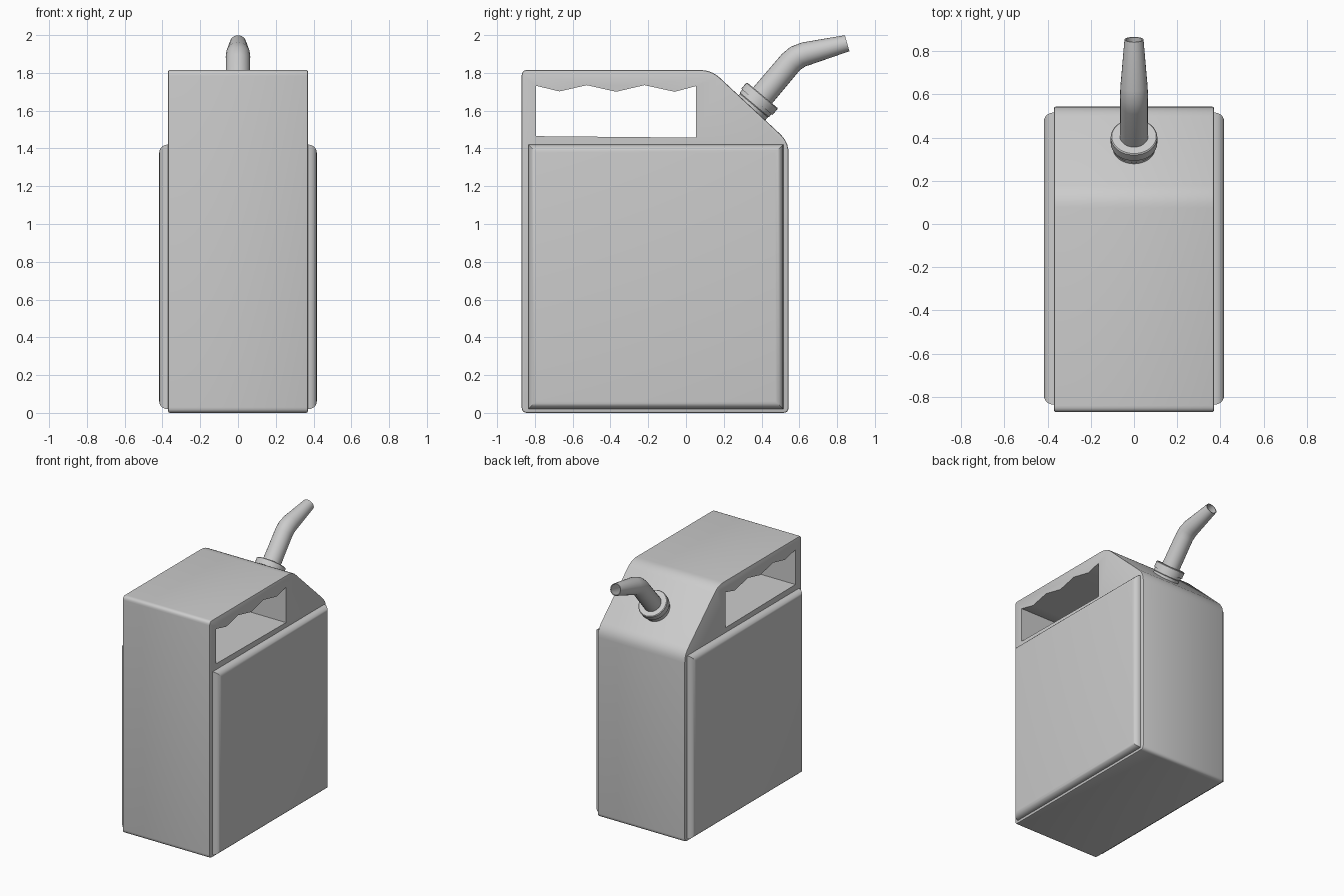
import bpy, bmesh
from math import sin, cos, pi, radians
from mathutils import Vector

if "Cube" in bpy.data.objects:
    bpy.data.objects.remove(bpy.data.objects["Cube"])


def finish(bm, name):
    bmesh.ops.recalc_face_normals(bm, faces=bm.faces[:])
    me = bpy.data.meshes.new(name)
    bm.to_mesh(me)
    bm.free()
    me.shade_smooth()
    me.set_sharp_from_angle(angle=radians(32))
    ob = bpy.data.objects.new(name, me)
    bpy.context.collection.objects.link(ob)
    return ob


def rounded(corners, steps=5):
    """Profile from (y, z, trim): each corner is replaced by a small curve."""
    out = []
    n = len(corners)
    for i, (y, z, t) in enumerate(corners):
        p = Vector((y, z))
        if t == 0:
            out.append(p)
            continue
        a = p + (Vector(corners[i - 1][:2]) - p).normalized() * t
        b = p + (Vector(corners[(i + 1) % n][:2]) - p).normalized() * t
        for k in range(steps + 1):
            s = k / steps
            out.append(a * (1 - s) ** 2 + p * 2 * s * (1 - s) + b * s * s)
    return out


def prism(name, profile, x0, x1, bevel=0.0, rims=(), segments=2):
    """Extrude a y-z profile from x0 to x1; bevel the rims lying at the given x."""
    bm = bmesh.new()
    face = bm.faces.new([bm.verts.new((x0, p[0], p[1])) for p in profile])
    ext = bmesh.ops.extrude_face_region(bm, geom=[face], use_keep_orig=True)
    moved = [g for g in ext["geom"] if isinstance(g, bmesh.types.BMVert)]
    bmesh.ops.translate(bm, verts=moved, vec=(x1 - x0, 0, 0))
    bmesh.ops.recalc_face_normals(bm, faces=bm.faces[:])
    if bevel:
        edges = [e for e in bm.edges
                 if any(all(abs(v.co.x - r) < 1e-5 for v in e.verts) for r in rims)]
        bmesh.ops.bevel(bm, geom=edges, offset=bevel, segments=segments,
                        profile=0.5, affect='EDGES', clamp_overlap=True)
    return finish(bm, name)


def sweep(name, sections, sides=24):
    """Skin circular sections given as (y, z, axis elevation in degrees, radius)."""
    bm = bmesh.new()
    rings = []
    for y, z, a, r in sections:
        v = Vector((0, -sin(radians(a)), cos(radians(a))))
        rings.append([bm.verts.new(Vector((0, y, z)) + Vector((r * cos(t), 0, 0)) + v * r * sin(t))
                      for t in (2 * pi * k / sides for k in range(sides))])
    for lo, hi in zip(rings, rings[1:]):
        for k in range(sides):
            j = (k + 1) % sides
            bm.faces.new((lo[k], lo[j], hi[j], hi[k]))
    bm.faces.new(rings[0])
    bm.faces.new(rings[-1])
    return finish(bm, name)


# Main can body with sloped shoulder
body = prism("can_body", rounded([
    (-0.87, 0.0, 0.03), (0.543, 0.0, 0.03), (0.543, 1.435, 0.06),
    (0.135, 1.815, 0.06), (-0.87, 1.815, 0.03)]),
    -0.37, 0.37, 0.008, (-0.37, 0.37))

# Handle opening with finger grips, cut through the body
cutter = prism("handle_cutter", [
    (-0.795, 1.465), (-0.795, 1.732), (-0.67, 1.702), (-0.525, 1.735), (-0.37, 1.7),
    (-0.22, 1.735), (-0.06, 1.7), (0.053, 1.73), (0.053, 1.457)], -0.6, 0.6)
cutter.hide_render = True
mod = body.modifiers.new("handle_hole", 'BOOLEAN')
mod.operation = 'DIFFERENCE'
mod.solver = 'EXACT'
mod.object = cutter
bpy.context.view_layer.objects.active = body
bpy.ops.object.modifier_apply(modifier=mod.name)
bpy.data.objects.remove(cutter)
body.data.set_sharp_from_angle(angle=radians(32))

# Raised side panels with rounded outer rims
panel = [(-0.835, 0.02), (0.515, 0.02), (0.515, 1.42), (-0.835, 1.42)]
for side, s in (("right", 1), ("left", -1)):
    prism(side + "_panel", panel, s * 0.355, s * 0.417, 0.042, (s * 0.417,), 5)

# Screw collar seated on the slope
AXIS = 50
collar = [(-0.06, 0.097), (0.025, 0.097), (0.03, 0.101), (0.05, 0.101), (0.05, 0.108),
          (0.091, 0.108), (0.096, 0.103), (0.096, 0.05)]
sweep("spout_collar", [(0.343 + d * cos(radians(AXIS)), 1.608 + d * sin(radians(AXIS)), AXIS, r)
                       for d, r in collar], 32)

# Bent, tapering, hollow pouring spout
outer = [(0.38, 1.65, 50, 0.066), (0.555, 1.857, 48, 0.064), (0.592, 1.886, 38, 0.065),
         (0.636, 1.902, 21, 0.063), (0.853, 1.957, 16, 0.044)]
inner = [(y, z, a, r - 0.006) for y, z, a, r in reversed(outer)]
sweep("pouring_spout", outer + inner)
